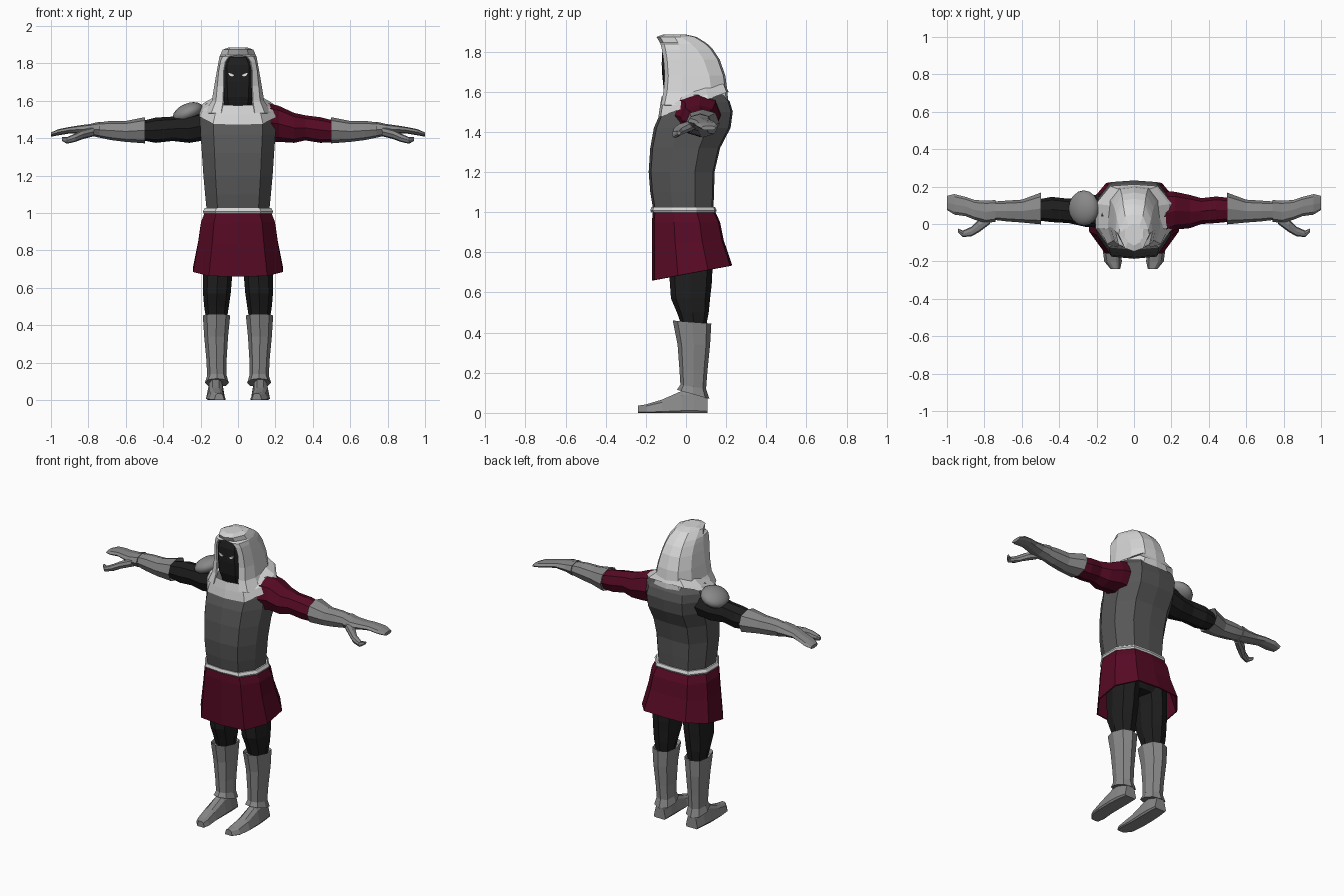
import bpy, bmesh, math
from mathutils import Vector


def mat(name, r, g, b):
    m = bpy.data.materials.new(name)
    m.diffuse_color = (r, g, b, 1)
    return m


STEEL = mat("dark steel", .095, .095, .095)
GREY = mat("mid grey", .25, .25, .25)
PALE = mat("pale cloth", .68, .68, .68)
RED = mat("deep red", .095, .003, .018)
BLACK = mat("black cloth", .013, .013, .013)
WHITE = mat("eye white", .85, .85, .85)


def loft(name, rings, m, caps=True, closed=True, cap_first=True, thick=0):
    """Skin a list of point rings into one mesh object."""
    bm = bmesh.new()
    vs = [[bm.verts.new(p) for p in r] for r in rings]
    n = len(vs[0])
    for a, b in zip(vs, vs[1:]):
        for i in range(n if closed else n - 1):
            j = (i + 1) % n
            bm.faces.new((a[i], a[j], b[j], b[i]))
    if caps:
        if cap_first:
            bm.faces.new(vs[0])
        bm.faces.new(vs[-1])
    bmesh.ops.remove_doubles(bm, verts=bm.verts, dist=.0005)
    bmesh.ops.recalc_face_normals(bm, faces=bm.faces)
    me = bpy.data.meshes.new(name)
    bm.to_mesh(me)
    bm.free()
    me.materials.append(m)
    ob = bpy.data.objects.new(name, me)
    bpy.context.collection.objects.link(ob)
    if thick:
        mod = ob.modifiers.new("thickness", 'SOLIDIFY')
        mod.thickness = thick
        mod.offset = -1
    return ob


# half cross-sections (side, depth), front to back
BODY = [(0, -1), (.65, -.93), (1, -.35), (1, .4), (.62, .95), (0, 1)]
LIMB = [(0, -1), (.7, -.75), (1, 0), (.75, .75), (0, 1)]
HEAD = [(0, -1), (.7, -.97), (1, -.75), (1, .5), (.5, 1), (0, 1)]
BOX = [(0, -1), (.85, -1), (1, -.8), (.7, .6), (.35, 1), (0, 1)]


def full(half):
    return half + [(-x, y) for x, y in half[-2:0:-1]]


def zring(shape, cx, w, yf, yb, zf, zb=None):
    """Ring around the z axis, optionally tilted front to back."""
    zb = zf if zb is None else zb
    return [Vector((cx + w * u, (yf + yb) / 2 + (yb - yf) / 2 * v,
                    zf + (zb - zf) * (v + 1) / 2)) for u, v in full(shape)]


def xring(x, y0, y1, z0, z1):
    """Ring around the x axis with ridges along the top and bottom."""
    return [Vector((x, (y0 + y1) / 2 + (y1 - y0) / 2 * u,
                    (z0 + z1) / 2 + (z1 - z0) / 2 * v)) for u, v in full(LIMB)]


# torso armour
loft("torso", [zring(BODY, 0, w, f, b, z) for z, w, f, b in [
    (.99, .165, -.16, .135), (1.1, .176, -.178, .14), (1.2, .185, -.186, .142),
    (1.32, .193, -.178, .17), (1.42, .2, -.16, .222), (1.5, .203, -.125, .233),
    (1.55, .195, -.07, .218), (1.585, .17, -.02, .19)]], STEEL)

# belt and skirt
loft("belt", [zring(BODY, 0, w, f, b, z) for z, w, f, b in [
    (.998, .183, -.172, .148), (1.008, .188, -.178, .153), (1.026, .178, -.172, .145)]], PALE)
loft("skirt", [zring(BODY, 0, *r) for r in [
    (.178, -.165, .145, 1.003), (.198, -.17, .17, .95, .95),
    (.212, -.17, .188, .84, .86), (.24, -.17, .23, .66, .735)]],
    RED, caps=False, thick=.008)

# hips
loft("hips", [zring(BODY, 0, w, f, b, z) for z, w, f, b in [
    (.99, .165, -.14, .13), (.86, .175, -.11, .15), (.77, .12, -.06, .11)]], BLACK)

for s, side in ((-1, "left"), (1, "right")):
    # leg
    loft(side + "_leg", [zring(LIMB, s * c, w, f, b, z) for z, c, w, f, b in [
        (.9, .09, .09, -.1, .14), (.72, .108, .078, -.085, .132),
        (.64, .11, .077, -.08, .128), (.57, .113, .074, -.075, .12),
        (.5, .115, .066, -.045, .113), (.43, .115, .055, -.02, .1)]], BLACK)
    # boot shaft with flared cuffs
    loft(side + "_boot_shaft", [zring(LIMB, s * c, w, *r) for c, w, *r in [
        (.115, .062, -.045, .105, .44, .42), (.115, .073, -.066, .126, .46, .445),
        (.117, .064, -.042, .12, .34, .34), (.115, .054, -.033, .107, .22, .21),
        (.113, .052, -.028, .1, .14, .12), (.113, .064, -.045, .116, .115, .07)]], GREY)
    # foot, skinned from toe to heel
    feet = []
    for y, c, w, h in [(-.24, .1, .026, .036), (-.2, .112, .047, .042), (-.12, .12, .05, .066),
                       (-.02, .12, .05, .11), (.04, .118, .048, .12), (.106, .115, .042, .08)]:
        feet.append([Vector((s * c + w * u, y, h * (v + 1) / 2)) for u, v in full(BOX)])
    loft(side + "_foot", feet, GREY)

    # upper arm: bare black on one side, red sleeve on the other
    if s < 0:
        loft("upper_arm", [xring(s * x, *r) for x, *r in [
            (.17, -.02, .16, 1.39, 1.55), (.26, -.015, .15, 1.375, 1.53),
            (.35, .005, .135, 1.385, 1.515), (.44, .01, .145, 1.375, 1.51),
            (.52, .02, .13, 1.39, 1.49)]], BLACK)
    else:
        loft("sleeve", [xring(s * x, *r) for x, *r in [
            (.17, -.06, .175, 1.38, 1.585), (.22, -.03, .172, 1.38, 1.572),
            (.3, -.022, .155, 1.375, 1.535), (.36, .0, .138, 1.388, 1.522),
            (.44, .005, .147, 1.375, 1.512), (.51, .012, .14, 1.378, 1.495)]], RED)
    # gauntlet
    loft(side + "_gauntlet", [xring(s * x, *r) for x, *r in [
        (.53, .03, .12, 1.4, 1.48), (.497, -.002, .168, 1.372, 1.512),
        (.6, .008, .13, 1.38, 1.492), (.68, .014, .125, 1.39, 1.492),
        (.75, .022, .12, 1.405, 1.484)]], GREY)
    # hand and thumb
    loft(side + "_hand", [xring(s * x, *r) for x, *r in [
        (.74, .012, .128, 1.402, 1.488), (.79, .005, .125, 1.415, 1.476),
        (.85, .022, .128, 1.425, 1.468), (.9, .042, .145, 1.425, 1.46),
        (.96, .05, .16, 1.415, 1.448), (1.0, .075, .15, 1.408, 1.43)]], GREY)
    loft(side + "_thumb", [xring(s * x, *r) for x, *r in [
        (.77, .0, .06, 1.41, 1.46), (.83, -.045, .025, 1.395, 1.445),
        (.87, -.066, -.015, 1.38, 1.425), (.915, -.07, -.035, 1.37, 1.405),
        (.94, -.045, -.025, 1.385, 1.405)]], GREY)

# shoulder plate on one side
bpy.ops.mesh.primitive_uv_sphere_add(segments=16, ring_count=10, location=(-.268, .085, 1.535),
                                     rotation=(0, math.radians(-24), 0))
plate = bpy.context.object
plate.name = "shoulder_plate"
plate.scale = (.086, .095, .05)
plate.data.materials.append(GREY)
bpy.ops.object.shade_smooth_by_angle(angle=math.radians(30))

# collar draped over the shoulders
loft("collar", [zring(BODY, 0, *r) for r in [
    (.205, -.138, .212, 1.472, 1.6), (.188, -.13, .207, 1.525, 1.61),
    (.115, -.122, .19, 1.575, 1.65)]], PALE, caps=False)

# hood: open-fronted rings that close above the brow
rings = []
for z, o, w, f, b in [
        (1.535, .09, .18, -.125, .21), (1.6, .08, .14, -.112, .207), (1.68, .078, .127, -.106, .196),
        (1.76, .077, .113, -.112, .168), (1.81, .068, .104, -.12, .135), (1.837, .05, .099, -.127, .108),
        (1.845, 0, .095, -.13, .098), (1.873, 0, .082, -.147, .052), (1.885, 0, .05, -.115, .0)]:
    half = [(o, f), ((o + w) / 2 + .008, f + .018), (w, f + .09),
            (w * .93, b - .08), (w * .58, b - .01), (0, b)]
    rings.append([Vector((x, y, z)) for x, y in half]
                 + [Vector((-x, y, z)) for x, y in half[-2::-1]])
loft("hood", rings, PALE, closed=False, cap_first=False, thick=.01)

# masked face
loft("face", [zring(HEAD, 0, w, f, b, z) for z, w, f, b in [
    (1.56, .07, -.09, .1), (1.62, .08, -.112, .12), (1.7, .083, -.12, .12),
    (1.79, .083, -.12, .08), (1.835, .06, -.105, .05)]], BLACK)

# slanted eyes as thin plates
for s, side in ((-1, "left"), (1, "right")):
    shape = [(.02, 1.737), (.03, 1.73), (.045, 1.734), (.053, 1.749), (.038, 1.746)]
    loft(side + "_eye", [[Vector((s * x, y, z)) for x, z in shape] for y in (-.116, -.1225)], WHITE)
